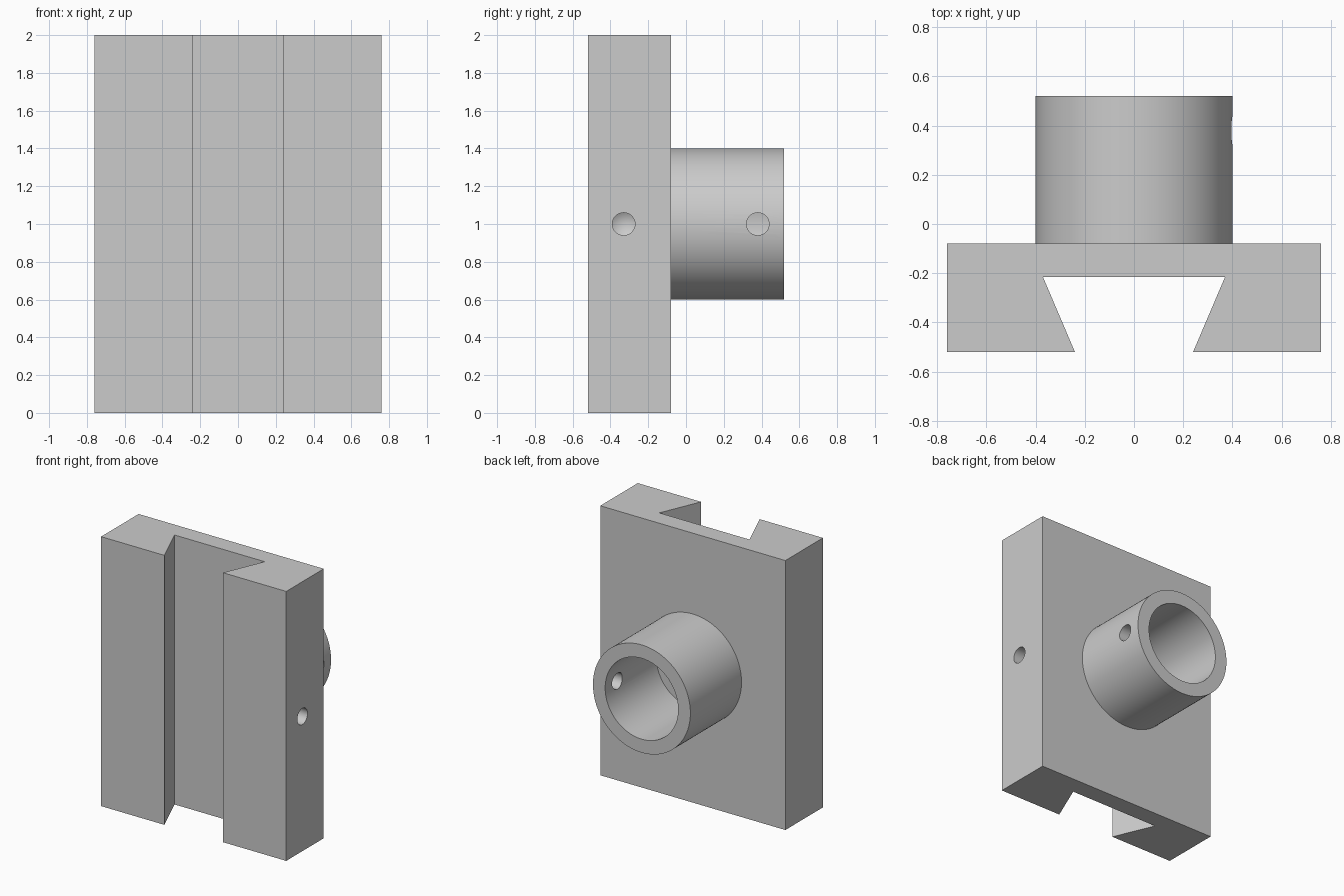
import bpy, bmesh, math
from mathutils import Matrix, Vector

cube = bpy.data.objects.get("Cube")
if cube:
    bpy.data.objects.remove(cube, do_unlink=True)

grey = bpy.data.materials.new("machined grey")
grey.use_nodes = True
COLOUR = (0.6, 0.6, 0.6, 1)
grey.diffuse_color = COLOUR
grey.node_tree.nodes["Principled BSDF"].inputs["Base Color"].default_value = COLOUR

BACK = -0.08     # rear face of the plate
END = 0.52       # open end of the collar
MID = 1.0        # height of the collar axis and both holes


def finish(bm, name):
    bmesh.ops.recalc_face_normals(bm, faces=bm.faces)
    mesh = bpy.data.meshes.new(name)
    bm.to_mesh(mesh)
    bm.free()
    mesh.materials.append(grey)
    obj = bpy.data.objects.new(name, mesh)
    bpy.context.collection.objects.link(obj)
    return obj


def extrude_profile(name, points, height):
    bm = bmesh.new()
    face = bm.faces.new([bm.verts.new((x, y, 0)) for x, y in points])
    top = bmesh.ops.extrude_face_region(bm, geom=[face])["geom"]
    bmesh.ops.translate(bm, vec=(0, 0, height),
                        verts=[v for v in top if isinstance(v, bmesh.types.BMVert)])
    return finish(bm, name)


def lathe(name, points, origin, axis, closed, steps):
    """Spin (radius, distance) points about an axis through origin."""
    bm = bmesh.new()
    verts = [bm.verts.new((r, 0, d)) for r, d in points]
    pairs = list(zip(verts, verts[1:]))
    if closed:
        pairs.append((verts[-1], verts[0]))
    edges = [bm.edges.new(p) for p in pairs]
    bmesh.ops.spin(bm, geom=verts + edges, cent=(0, 0, 0), axis=(0, 0, 1),
                   angle=math.tau, steps=steps, use_merge=True)
    bmesh.ops.remove_doubles(bm, verts=bm.verts, dist=1e-5)
    turn = Vector((0, 0, 1)).rotation_difference(Vector(axis)).to_matrix().to_4x4()
    bm.transform(Matrix.Translation(origin) @ turn)
    return finish(bm, name)


def drill(target, y, start, depth, radius=0.06, tip=0.035):
    """Drill into the left side, leaving a conical bottom."""
    cutter = lathe("drill_cutter", [(0, 0), (radius, 0), (radius, depth), (0, depth + tip)],
                   (start, y, MID), (-1, 0, 0), False, 32)
    cutter.hide_render = True
    mod = target.modifiers.new("hole", "BOOLEAN")
    mod.operation = "DIFFERENCE"
    mod.solver = "EXACT"
    mod.object = cutter
    bpy.context.view_layer.objects.active = target
    bpy.ops.object.modifier_apply(modifier=mod.name)
    bpy.data.objects.remove(cutter, do_unlink=True)


# Plate with a dovetail slot along its front
half = [(0.24, -0.52), (0.76, -0.52), (0.76, BACK)]
right = [(0.37, -0.215)] + half
left = [(-x, y) for x, y in reversed(right)]
plate = extrude_profile("dovetail_plate", right + left, 2)
drill(plate, -0.33, 0.8, 0.34)

# Hollow collar on the back
collar = lathe("rear_collar", [(0.3, 0), (0.4, 0), (0.4, END - BACK), (0.3, END - BACK)],
               (0, BACK, MID), (0, 1, 0), True, 96)
drill(collar, 0.38, 0.5, 0.4)

# Smooth round walls, crisp corners
for obj in (plate, collar):
    bpy.ops.object.select_all(action="DESELECT")
    obj.select_set(True)
    bpy.context.view_layer.objects.active = obj
    bpy.ops.object.shade_smooth_by_angle(angle=math.radians(30))
